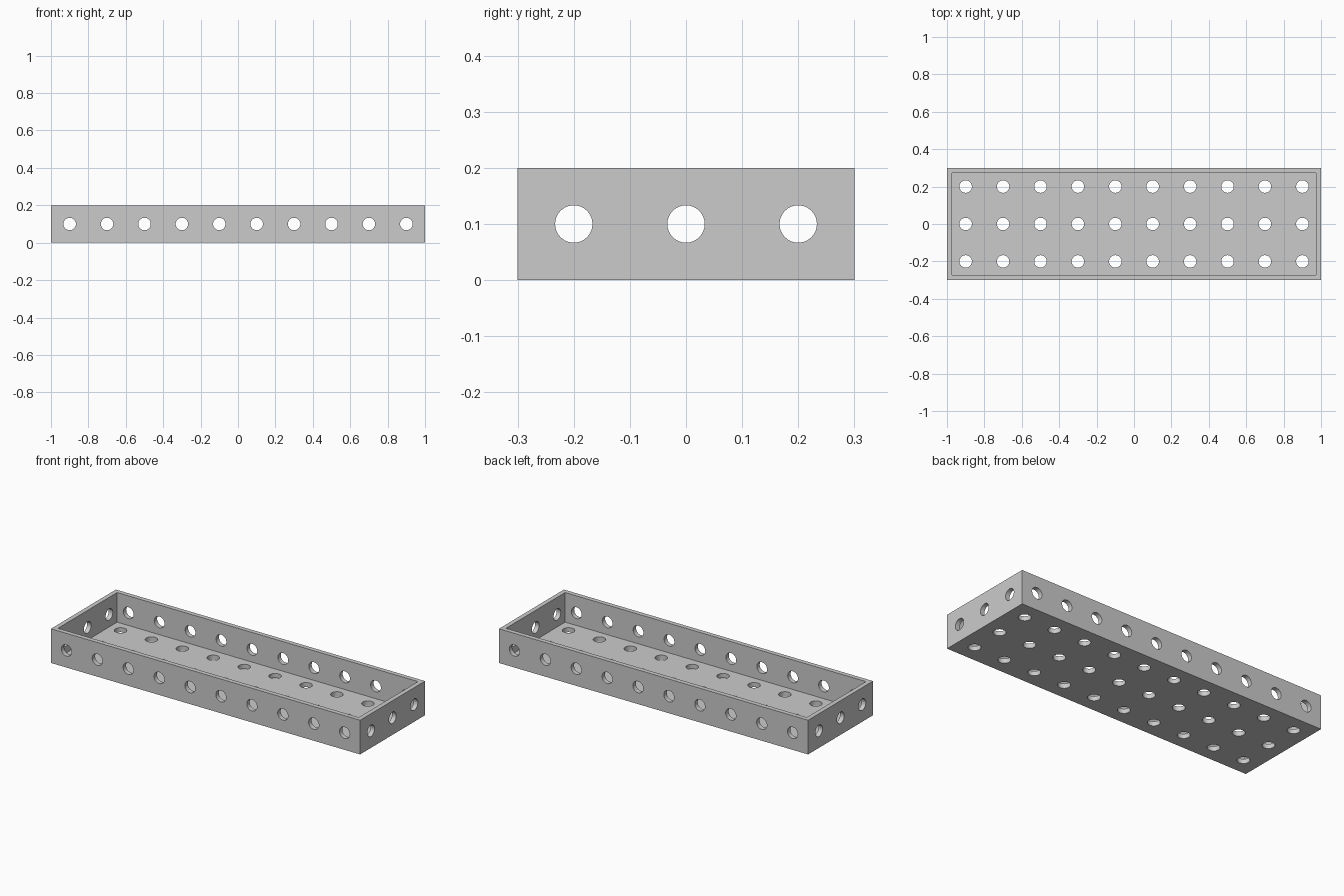
import bpy, bmesh, math
from mathutils import Matrix, Vector

if "Cube" in bpy.data.objects:
    bpy.data.objects.remove(bpy.data.objects["Cube"])

HX, HY, H = 1.0, 0.3, 0.2     # half length, half width, height
WALL = 0.0267                 # wall and floor thickness
R = 0.0333                    # hole radius
XS = [-0.9 + 0.2 * i for i in range(10)]
YS = [-0.2, 0.0, 0.2]

grey = bpy.data.materials.new("light grey")
grey.diffuse_color = (0.6, 0.6, 0.6, 1)
grey.use_nodes = True
grey.node_tree.nodes["Principled BSDF"].inputs["Base Color"].default_value = grey.diffuse_color


def make_object(name, bm):
    mesh = bpy.data.meshes.new(name)
    bm.to_mesh(mesh)
    bm.free()
    mesh.materials.append(grey)
    obj = bpy.data.objects.new(name, mesh)
    bpy.context.collection.objects.link(obj)
    return obj


def add_pin(bm, centre, axis):
    """Short cylinder through one wall."""
    turn = Vector((0, 0, 1)).rotation_difference(Vector(axis)).to_matrix().to_4x4()
    bmesh.ops.create_cone(bm, cap_ends=True, segments=32, radius1=R, radius2=R,
                          depth=0.08, matrix=Matrix.Translation(centre) @ turn)


# Open tray: a box whose top is inset to the rim, then pushed down to the floor
bm = bmesh.new()
bmesh.ops.create_cube(bm, size=1, matrix=Matrix.Translation((0, 0, H / 2))
                      @ Matrix.Diagonal((2 * HX, 2 * HY, H, 1)))
top = max(bm.faces, key=lambda f: f.calc_center_median().z)
bmesh.ops.inset_region(bm, faces=[top], thickness=WALL, use_even_offset=True)
inner = bmesh.ops.extrude_discrete_faces(bm, faces=[top])["faces"]
bmesh.ops.translate(bm, verts=inner[0].verts, vec=(0, 0, WALL - H))
bmesh.ops.recalc_face_normals(bm, faces=bm.faces)
tray = make_object("perforated_tray", bm)

# Hole cutters for the floor, long walls and end walls
bm = bmesh.new()
for x in XS:
    for y in YS:
        add_pin(bm, (x, y, WALL / 2), (0, 0, 1))
    for s in (-1, 1):
        add_pin(bm, (x, s * (HY - WALL / 2), H / 2), (0, 1, 0))
for y in YS:
    for s in (-1, 1):
        add_pin(bm, (s * (HX - WALL / 2), y, H / 2), (1, 0, 0))
cutter = make_object("hole_cutter", bm)

# Drill the holes, then drop the cutter
cut = tray.modifiers.new("holes", "BOOLEAN")
cut.operation = "DIFFERENCE"
cut.solver = "EXACT"
cut.object = cutter
bpy.context.view_layer.objects.active = tray
tray.select_set(True)
bpy.ops.object.modifier_apply(modifier=cut.name)
bpy.data.objects.remove(cutter)

# Round hole walls, crisp edges
bpy.ops.object.shade_smooth_by_angle(angle=math.radians(30))
